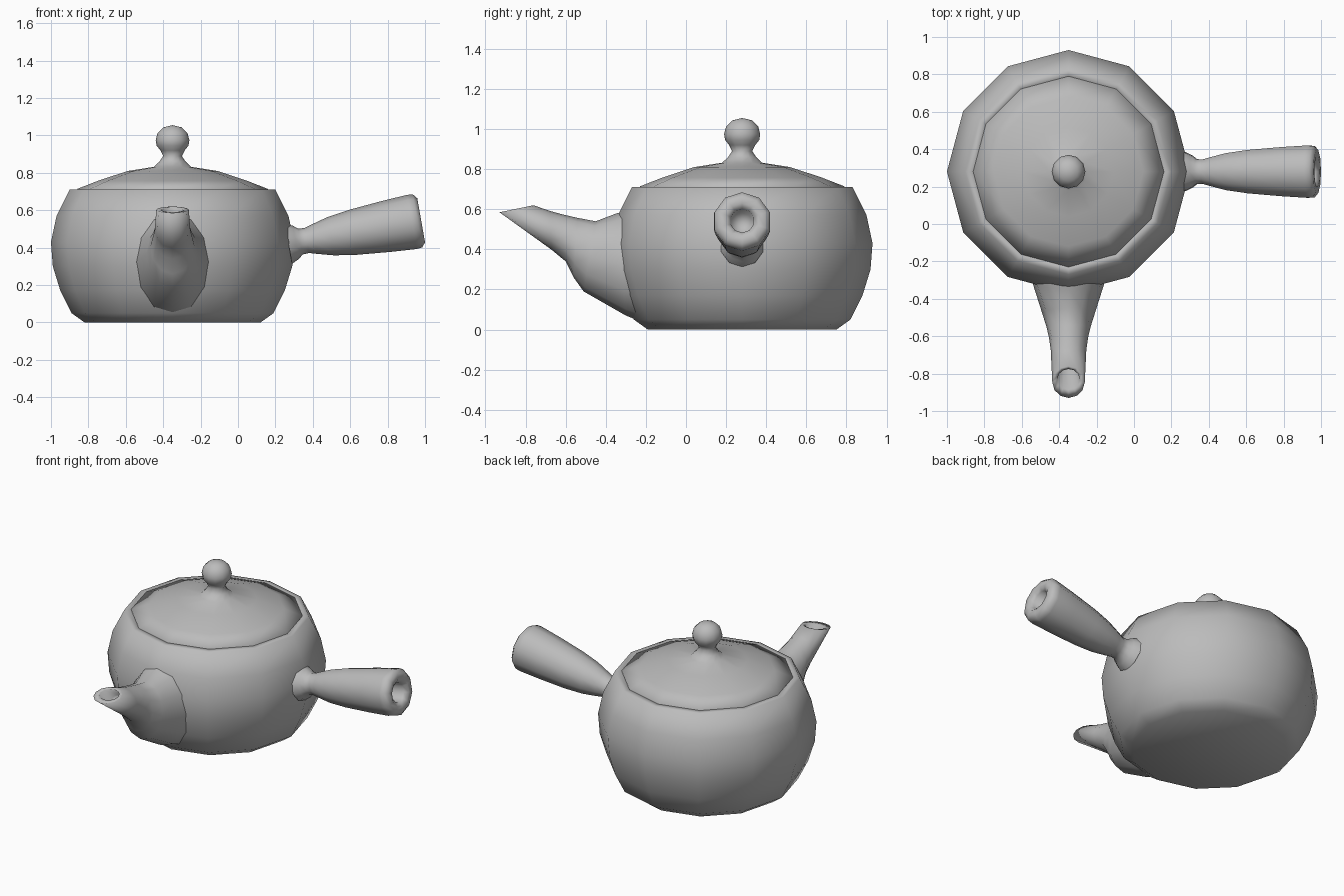
import bpy, bmesh
from math import sin, cos, pi, radians
from mathutils import Matrix, Vector

cube = bpy.data.objects.get("Cube")
if cube:
    bpy.data.objects.remove(cube, do_unlink=True)

clay = bpy.data.materials.new("grey clay")
clay.use_nodes = True
GREY = (0.5, 0.5, 0.5, 1)
clay.diffuse_color = GREY
clay.node_tree.nodes["Principled BSDF"].inputs["Base Color"].default_value = GREY

AXIS = Vector((-0.35, 0.28, 0))   # centre line of the pot


def loft(name, rings, closed_loop=False):
    """Skin a list of equal rings of points and shade the result smooth."""
    bm = bmesh.new()
    loops = [[bm.verts.new(p) for p in ring] for ring in rings]
    for a, b in zip(loops, loops[1:]):
        n = len(a)
        for i in range(n):
            j = (i + 1) % n
            bm.faces.new((a[i], a[j], b[j], b[i]))
    bmesh.ops.remove_doubles(bm, verts=bm.verts, dist=0.0005)
    bmesh.ops.recalc_face_normals(bm, faces=bm.faces)
    for f in bm.faces:
        f.smooth = True
    mesh = bpy.data.meshes.new(name)
    bm.to_mesh(mesh)
    bm.free()
    mesh.materials.append(clay)
    obj = bpy.data.objects.new(name, mesh)
    bpy.context.collection.objects.link(obj)
    return obj


def lathe(name, profile, sides, matrix):
    """Turn a (radius, height) profile about the local z axis."""
    rings = [[matrix @ Vector((r * cos(2 * pi * i / sides), r * sin(2 * pi * i / sides), z))
              for i in range(sides)] for r, z in profile]
    return loft(name, rings)


pot = Matrix.Translation(AXIS)

# Round body with a narrow shelf around the lid
lathe("body", [(0, 0), (0.47, 0), (0.54, 0.05), (0.60, 0.17), (0.64, 0.30), (0.65, 0.43),
               (0.62, 0.57), (0.55, 0.71), (0.51, 0.712), (0.48, 0.66), (0, 0.64)], 12, pot)

# Lid and its ball knob
lathe("lid", [(0, 0.69), (0.50, 0.69), (0.51, 0.714), (0.40, 0.757), (0.24, 0.81),
              (0.10, 0.832), (0.07, 0.86), (0.05, 0.89), (0.065, 0.92), (0.085, 0.945),
              (0.09, 0.975), (0.08, 1.013), (0.05, 1.043), (0, 1.055)], 12, pot)

# Side handle, tilted upwards, with a hollow end
tilt = Matrix.Translation((0.28, 0.28, 0.423)) @ Matrix.Rotation(radians(80), 4, 'Y')
lathe("handle", [(0.11, -0.01), (0.09, 0.03), (0.07, 0.055), (0.068, 0.09), (0.08, 0.13),
                 (0.104, 0.22), (0.122, 0.34), (0.138, 0.52), (0.147, 0.66), (0.144, 0.69),
                 (0.12, 0.71), (0.085, 0.71), (0.06, 0.69), (0.055, 0.60), (0, 0.59)], 10, tilt)

# Spout sections: upper point (y, z), lower point (y, z), half width
sections = [
    ((-0.30, 0.59), (-0.20, 0.03), 0.205),
    ((-0.345, 0.58), (-0.30, 0.07), 0.19),
    ((-0.45, 0.54), (-0.51, 0.19), 0.14),
    ((-0.54, 0.557), (-0.56, 0.26), 0.118),
    ((-0.61, 0.573), (-0.60, 0.34), 0.105),
    ((-0.68, 0.592), (-0.67, 0.398), 0.095),
    ((-0.76, 0.62), (-0.93, 0.585), 0.087),
    ((-0.775, 0.613), (-0.885, 0.59), 0.06),
    ((-0.70, 0.55), (-0.78, 0.50), 0.05),
    ((-0.70, 0.53), (-0.70, 0.53), 0),
]
SIDES = 12
rings = []
for top, low, width in sections:
    mid = (Vector(top) + Vector(low)) / 2
    arm = (Vector(top) - Vector(low)) / 2
    ring = []
    for i in range(SIDES):
        a = 2 * pi * i / SIDES
        p = mid + arm * cos(a)
        ring.append((AXIS.x + width * sin(a), p.x, p.y))
    rings.append(ring)
loft("spout", rings)
